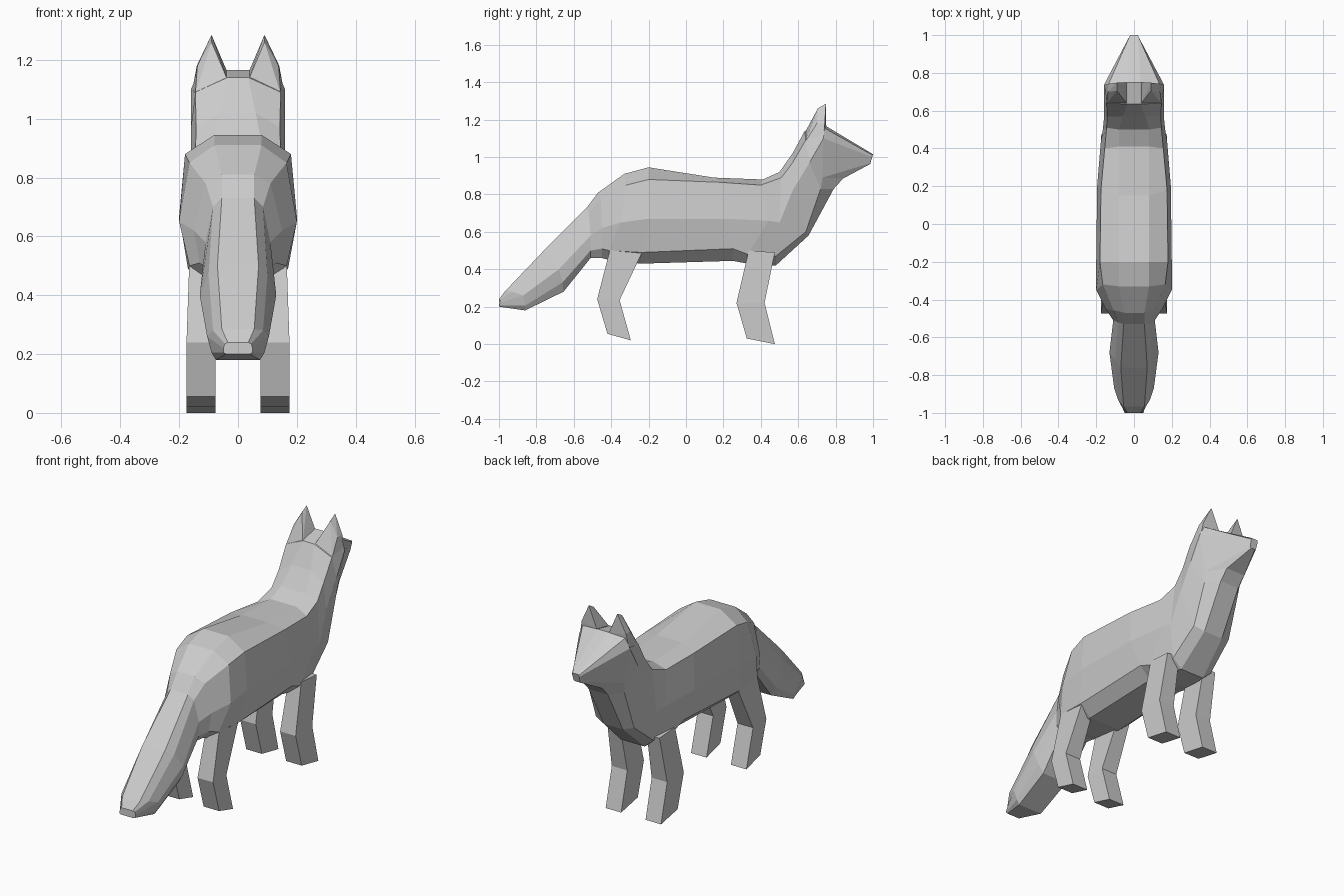
import bpy, bmesh

fur = bpy.data.materials.new("light_grey")
fur.diffuse_color = (0.6, 0.6, 0.6, 1)


def finish(name, bm):
    bmesh.ops.recalc_face_normals(bm, faces=bm.faces)
    me = bpy.data.meshes.new(name)
    bm.to_mesh(me)
    bm.free()
    me.materials.append(fur)
    ob = bpy.data.objects.new(name, me)
    bpy.context.collection.objects.link(ob)
    return ob


def mirror(ob):
    ob.modifiers.new("mirror", 'MIRROR').use_clip = False


# Half sections, each running: top, shoulder, side, lower side, underside
tail = [
    [(.035, -1, .24), (.045, -.995, .235), (.05, -.995, .22), (.05, -1, .205), (.04, -1, .2)],
    [(.055, -.965, .285), (.085, -.93, .28), (.105, -.87, .26), (.09, -.86, .205), (.075, -.86, .18)],
    [(.07, -.76, .50), (.1, -.72, .47), (.13, -.68, .40), (.11, -.66, .33), (.08, -.655, .28)],
    [(.055, -.53, .73), (.085, -.52, .70), (.11, -.51, .58), (.11, -.51, .5), (.08, -.51, .46)],
]
torso = [
    [(.055, -.47, .81), (.11, -.455, .78), (.15, -.45, .62), (.13, -.45, .51), (.09, -.45, .46)],
    [(.08, -.33, .91), (.165, -.32, .85), (.2, -.35, .65), (.165, -.41, .5), (.1, -.41, .45)],
    [(.08, -.2, .945), (.18, -.2, .88), (.2, -.2, .67), (.17, -.24, .49), (.1, -.24, .43)],
    [(.08, .15, .89), (.175, .18, .865), (.195, .2, .67), (.165, .25, .51), (.1, .25, .445)],
    [(.08, .41, .88), (.155, .4, .85), (.175, .44, .66), (.16, .33, .48), (.1, .33, .43)],
]
neck_head = [
    [(.08, .5, .92), (.145, .51, .89), (.165, .5, .65), (.13, .48, .47), (.075, .48, .42)],
    [(.06, .57, 1.02), (.142, .57, .97), (.158, .57, .82), (.12, .64, .60), (.06, .655, .58)],
    [(.035, .635, 1.14), (.145, .64, 1.09), (.16, .66, .97), (.115, .72, .83), (.06, .79, .83)],
    [(.035, .75, 1.165), (.135, .74, 1.155), (.16, .735, 1.1), (.12, .73, .89), (.06, .84, .885)],
    [(.02, 1, 1.015), (.022, .997, 1.01), (.022, .995, 1.0), (.02, .985, .967), (.012, .985, .963)],
]

# Tail, torso, neck and head as one lofted skin
bm = bmesh.new()
rings = []
for half in tail + torso + neck_head:
    ring = half + [(-x, y, z) for x, y, z in reversed(half)]
    rings.append([bm.verts.new(p) for p in ring])
for a, b in zip(rings, rings[1:]):
    for i in range(10):
        j = (i + 1) % 10
        bm.faces.new((a[i], a[j], b[j], b[i]))
bm.faces.new(rings[0])
bm.faces.new(rings[-1])
finish("body", bm)

# Ears
bm = bmesh.new()
for p in [(.035, .635, 1.13), (.145, .64, 1.085), (.138, .7, 1.18), (.09, .705, 1.26),
          (.037, .75, 1.16), (.155, .735, 1.1), (.14, .742, 1.18), (.09, .748, 1.285)]:
    bm.verts.new(p)
bmesh.ops.convex_hull(bm, input=bm.verts[:])
mirror(finish("ears", bm))


# Legs: side outlines as (back, front) pairs from hip to foot
def legs(name, levels):
    bm = bmesh.new()
    rings = []
    for k, (back, front) in enumerate(levels):
        x0, x1 = (.085, .165) if k == 0 else (.077, .175)
        rings.append([bm.verts.new(p) for p in
                      [(x0, *back), (x1, *back), (x1, *front), (x0, *front)]])
    for a, b in zip(rings, rings[1:]):
        for i in range(4):
            j = (i + 1) % 4
            bm.faces.new((a[i], a[j], b[j], b[i]))
    bm.faces.new(rings[0])
    bm.faces.new(rings[-1])
    mirror(finish(name, bm))


legs("hind_legs", [((-.40, .53), (-.23, .50)), ((-.475, .24), (-.355, .235)),
                   ((-.42, .055), (-.295, .02))])
legs("front_legs", [((.335, .50), (.475, .49)), ((.27, .22), (.42, .22)),
                    ((.325, .03), (.475, 0))])
